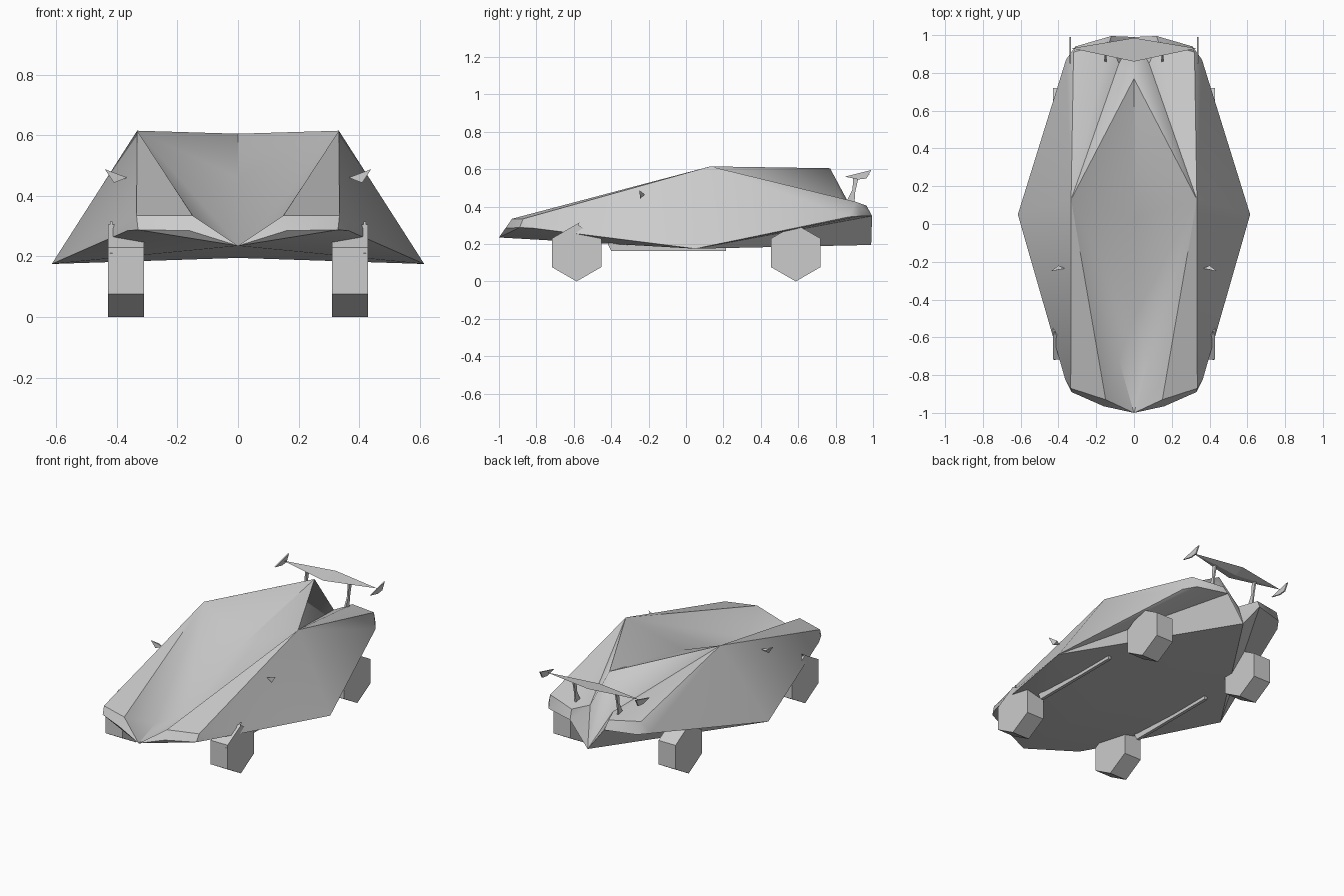
import bpy, bmesh, math
from mathutils import Vector

if "Cube" in bpy.data.objects:
    bpy.data.objects.remove(bpy.data.objects["Cube"])


def make(name, verts, faces, mirror=False, angle=None):
    """Build a mesh; optionally add the x-mirrored half and weld it."""
    bm = bmesh.new()
    for s in ((1, -1) if mirror else (1,)):
        vs = [bm.verts.new((x * s, y, z)) for x, y, z in verts]
        for f in faces:
            bm.faces.new([vs[i] for i in f])
    bmesh.ops.remove_doubles(bm, verts=bm.verts, dist=0.0005)
    bmesh.ops.recalc_face_normals(bm, faces=bm.faces)
    me = bpy.data.meshes.new(name)
    bm.to_mesh(me)
    bm.free()
    ob = bpy.data.objects.new(name, me)
    bpy.context.collection.objects.link(ob)
    if angle:
        bpy.ops.object.select_all(action='DESELECT')
        ob.select_set(True)
        bpy.context.view_layer.objects.active = ob
        bpy.ops.object.shade_smooth_by_angle(angle=math.radians(angle))
    return ob


def prism(name, pts, offset, mirror=True):
    """Extrude a planar polygon by an offset vector."""
    n = len(pts)
    off = Vector(offset)
    verts = [tuple(p) for p in pts] + [tuple(Vector(p) + off) for p in pts]
    faces = [tuple(range(n)), tuple(range(2 * n - 1, n - 1, -1))]
    faces += [(i, (i + 1) % n, n + (i + 1) % n, n + i) for i in range(n)]
    return make(name, verts, faces, mirror)


# Faceted body shell: corner points of the right half
nose, dip, hood = (0, -1, .235), (.08, -.72, .232), (0, -.5, .238)
valley, peak, tail = (0, .03, .46), (0, .77, .605), (0, .99, .195)
belly, tip, roof = (0, -.23, .195), (.615, .05, .175), (.333, .13, .615)
lamp_in, lamp_out = (.15, -.93, .335), (.335, -.87, .335)
lip_in, lip_mid, lip_out = (.16, -.965, .285), (.33, -.89, .288), (.365, -.82, .285)
rear_out, rear_in, notch = (.32, .91, .425), (.13, .965, .405), (.08, .85, .40)
end_out, end_mid, end_in = (.36, .87, .345), (.31, .94, .35), (.12, .995, .35)

# Hood, front fender and nose
panels = [
    (nose, dip, hood), (nose, lamp_in, dip), (dip, lamp_in, roof),
    (dip, roof, hood), (hood, roof, valley), (lamp_in, lamp_out, roof),
    (lip_in, lip_mid, lamp_out, lamp_in), (lip_mid, lip_out, lamp_out),
    (nose, lip_in, lamp_in), (nose, lip_mid, lip_in), (nose, lip_out, lip_mid),
    (nose, tip, lip_out)]
# Side, rear deck, rear fender and fin
panels += [
    (lamp_out, lip_out, tip), (lamp_out, tip, roof), (roof, tip, end_out),
    (roof, end_out, rear_out), (roof, rear_out, rear_in), (roof, rear_in, notch),
    (roof, notch, peak), (valley, roof, peak), (rear_out, end_out, end_mid),
    (rear_out, end_mid, end_in, rear_in), (notch, rear_in, end_in),
    (peak, notch, tail), (notch, end_in, tail)]
# Underside
panels += [
    (tip, tail, end_in), (tip, end_in, end_mid), (tip, end_mid, end_out),
    (nose, belly, tip), (belly, tail, tip)]
points = sorted({p for f in panels for p in f})
make("body_shell", points, [[points.index(p) for p in f] for f in panels],
     mirror=True, angle=42)

# Six-sided wheels
for label, y in (("front", -.585), ("rear", .587)):
    ring = [(.31, y + .153 * math.sin(i * math.pi / 3),
             .153 - .153 * math.cos(i * math.pi / 3)) for i in range(6)]
    prism(label + "_wheels", ring, (.12, 0, 0))

# Rear wing: thin diamond with a slight ridge
make("rear_wing",
     [(-.33, .93, .572), (0, .86, .56), (.33, .93, .572), (0, .985, .575),
      (0, .92, .55)],
     [(0, 1, 3), (1, 2, 3), (0, 4, 1), (1, 4, 2), (2, 4, 3), (3, 4, 0)])

# Wing end plates and struts
prism("wing_end_plates", [(.333, .85, .56), (.333, .99, .595), (.333, .965, .55),
                          (.333, .92, .545)], (.008, 0, 0))
prism("wing_struts", [(.145, .85, .41), (.145, .90, .41), (.145, .905, .48),
                      (.145, .925, .565), (.145, .895, .565), (.145, .89, .49)],
      (.01, 0, 0))

# Door mirrors
make("door_mirrors",
     [(.365, -.235, .46), (.44, -.25, .488), (.41, -.245, .443), (.40, -.22, .465)],
     [(0, 1, 2), (0, 1, 3), (1, 2, 3), (2, 0, 3)], mirror=True)

# Small front fins and side skirts
prism("front_fins", [(.415, -.72, .21), (.415, -.57, .315), (.415, -.61, .21)],
      (.008, 0, 0))
prism("side_skirts", [(.355, -.42, .205), (.355, -.40, .163), (.355, .215, .163),
                      (.355, .215, .19)], (.02, 0, 0))
